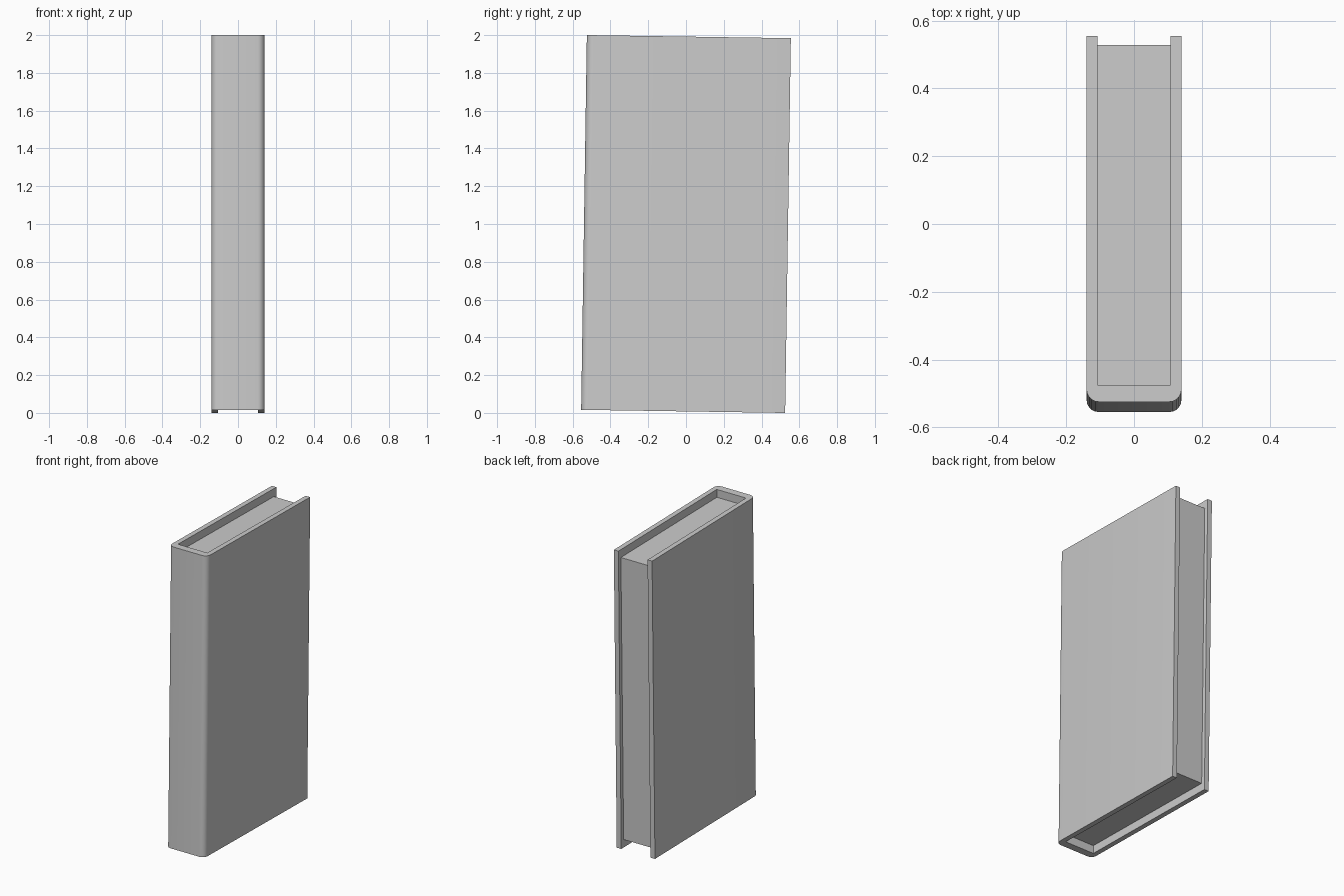
import bpy, bmesh
from math import sin, cos, pi
from mathutils import Matrix

if "Cube" in bpy.data.objects:
    bpy.data.objects.remove(bpy.data.objects["Cube"])

W, D, H = 0.28, 1.08, 1.984      # overall width, depth, height
BOARD, SPINE = 0.033, 0.05       # cover thicknesses
R = 0.036                        # rounded spine corner radius
LEAN = Matrix.Translation((0, 0, 1)) @ Matrix.Rotation(-0.0152, 4, 'X')


def prism(name, outline, height):
    """Extrude a flat outline, centred on the height, with the book's slight lean."""
    bm = bmesh.new()
    face = bm.faces.new([bm.verts.new((x, y, -height / 2)) for x, y in outline])
    top = bmesh.ops.extrude_face_region(bm, geom=[face])["geom"]
    bmesh.ops.translate(bm, vec=(0, 0, height),
                        verts=[v for v in top if isinstance(v, bmesh.types.BMVert)])
    bmesh.ops.recalc_face_normals(bm, faces=bm.faces)
    mesh = bpy.data.meshes.new(name)
    bm.to_mesh(mesh)
    bm.free()
    ob = bpy.data.objects.new(name, mesh)
    bpy.context.collection.objects.link(ob)
    ob.matrix_world = LEAN
    return ob


# U-shaped cover: two boards joined by a spine with rounded corners
w, d, wi, di = W / 2, D / 2, W / 2 - BOARD, -D / 2 + SPINE
half = [(wi, di), (wi, d), (w, d)]
half += [(w - R + R * cos(a), -d + R - R * sin(a))
         for a in (i / 5 * pi / 2 for i in range(6))]
# right half runs inner -> outer, left half mirrors it back
cover = prism("cover", half + [(-x, y) for x, y in reversed(half)], H)
bpy.context.view_layer.objects.active = cover
cover.select_set(True)
bpy.ops.object.shade_smooth_by_angle(angle=0.6)

# Page block, recessed at the top, bottom and fore edge
prism("pages", [(-wi, di), (wi, di), (wi, d - 0.026), (-wi, d - 0.026)], H - 0.105)
